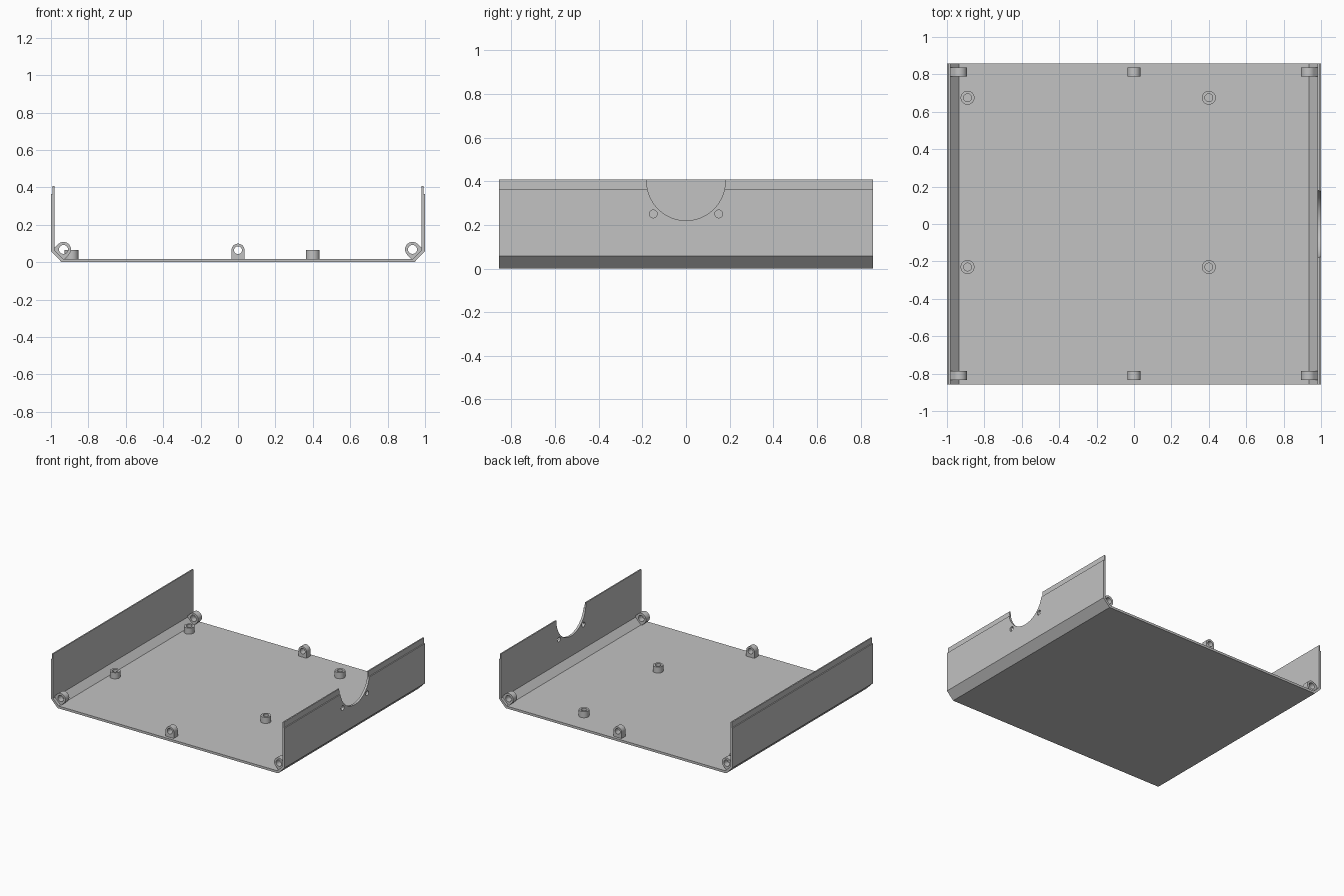
import bpy, bmesh
from math import pi, sin, cos
from mathutils import Vector, Matrix

cube = bpy.data.objects.get("Cube")
if cube:
    bpy.data.objects.remove(cube, do_unlink=True)

GREY = (0.54, 0.54, 0.54, 1)
grey = bpy.data.materials.new("plain grey")
grey.use_nodes = True
grey.diffuse_color = GREY
grey.node_tree.nodes["Principled BSDF"].inputs["Base Color"].default_value = GREY

DEPTH = 0.857   # half depth of the tray
FLOOR = 0.018   # sheet thickness


def prism(name, outline, start, extrude):
    """Closed solid from a 3D outline pushed along a vector."""
    bm = bmesh.new()
    face = bm.faces.new([bm.verts.new(Vector(p) + Vector(start)) for p in outline])
    new = bmesh.ops.extrude_face_region(bm, geom=[face])["geom"]
    bmesh.ops.translate(bm, vec=extrude, verts=[v for v in new if isinstance(v, bmesh.types.BMVert)])
    bmesh.ops.recalc_face_normals(bm, faces=bm.faces)
    mesh = bpy.data.meshes.new(name)
    bm.to_mesh(mesh)
    bm.free()
    mesh.materials.append(grey)
    obj = bpy.data.objects.new(name, mesh)
    bpy.context.collection.objects.link(obj)
    return obj


def cylinder(name, centre, radius, length, axis, segments=32):
    """Cylinder centred on a point, along the given axis."""
    bm = bmesh.new()
    turn = Vector((0, 0, 1)).rotation_difference(Vector(axis)).to_matrix().to_4x4()
    bmesh.ops.create_cone(bm, cap_ends=True, segments=segments, radius1=radius, radius2=radius,
                          depth=length, matrix=Matrix.Translation(centre) @ turn)
    mesh = bpy.data.meshes.new(name)
    bm.to_mesh(mesh)
    bm.free()
    mesh.materials.append(grey)
    obj = bpy.data.objects.new(name, mesh)
    bpy.context.collection.objects.link(obj)
    return obj


def select(obj):
    bpy.ops.object.select_all(action='DESELECT')
    obj.select_set(True)
    bpy.context.view_layer.objects.active = obj


def cut(obj, cutter):
    """Subtract the cutter, then discard it."""
    mod = obj.modifiers.new("cut", 'BOOLEAN')
    mod.operation = 'DIFFERENCE'
    mod.solver = 'EXACT'
    mod.object = cutter
    select(obj)
    bpy.ops.object.modifier_apply(modifier=mod.name)
    bpy.data.objects.remove(cutter, do_unlink=True)


def smooth(obj):
    select(obj)
    bpy.ops.object.shade_smooth_by_angle(angle=pi / 6)


# Folded tray: floor, chamfered corners, side walls with a thinner top lip
half = [(0.943, 0), (1, 0.058), (1, 0.365), (0.992, 0.365), (0.992, 0.408),
        (0.982, 0.408), (0.982, 0.065), (0.935, FLOOR)]
profile = half + [(-x, z) for x, z in reversed(half)]
tray = prism("tray", [(x, 0, z) for x, z in profile], (0, -DEPTH, 0), (0, 2 * DEPTH, 0))

# Round notch and two screw holes in the left wall
cut(tray, cylinder("notch_cutter", (1, 0, 0.40), 0.18, 0.2, (1, 0, 0), 64))
for y in (-0.15, 0.15):
    cut(tray, cylinder("hole_cutter", (1, y, 0.25), 0.018, 0.2, (1, 0, 0)))
smooth(tray)

# Board standoffs with blind holes
for x in (-0.89, 0.4):
    for y in (-0.23, 0.675):
        post = cylinder("standoff", (x, y, 0.037), 0.037, 0.056, (0, 0, 1))
        cut(post, cylinder("bore_cutter", (x, y, 0.07), 0.021, 0.1, (0, 0, 1)))
        smooth(post)


def lug(name, x, z, y, radius, bore, leg, lean):
    """Round-headed eyelet whose leg points down, leaning sideways by an angle."""
    steps = 24
    pts = [(radius * cos(pi * i / steps), radius * sin(pi * i / steps)) for i in range(steps + 1)]
    pts += [(-radius, -leg), (radius, -leg)]
    outline = [(a * cos(lean) - b * sin(lean), 0, a * sin(lean) + b * cos(lean)) for a, b in pts]
    obj = prism(name, outline, (x, y - 0.024, z), (0, 0.048, 0))
    cut(obj, cylinder("bore_cutter", (x, y, z), bore, 0.2, (0, 1, 0)))
    smooth(obj)


# Screw lugs along the front and back edges
for end, y in (("front", -0.81), ("back", 0.812)):
    lug(end + "_middle_lug", 0, 0.064, y, 0.035, 0.021, 0.055, 0)
    for side, s in (("left", 1), ("right", -1)):
        lug(f"{end}_{side}_corner_lug", s * 0.933, 0.068, y, 0.04, 0.024, 0.04, s * pi / 4)
